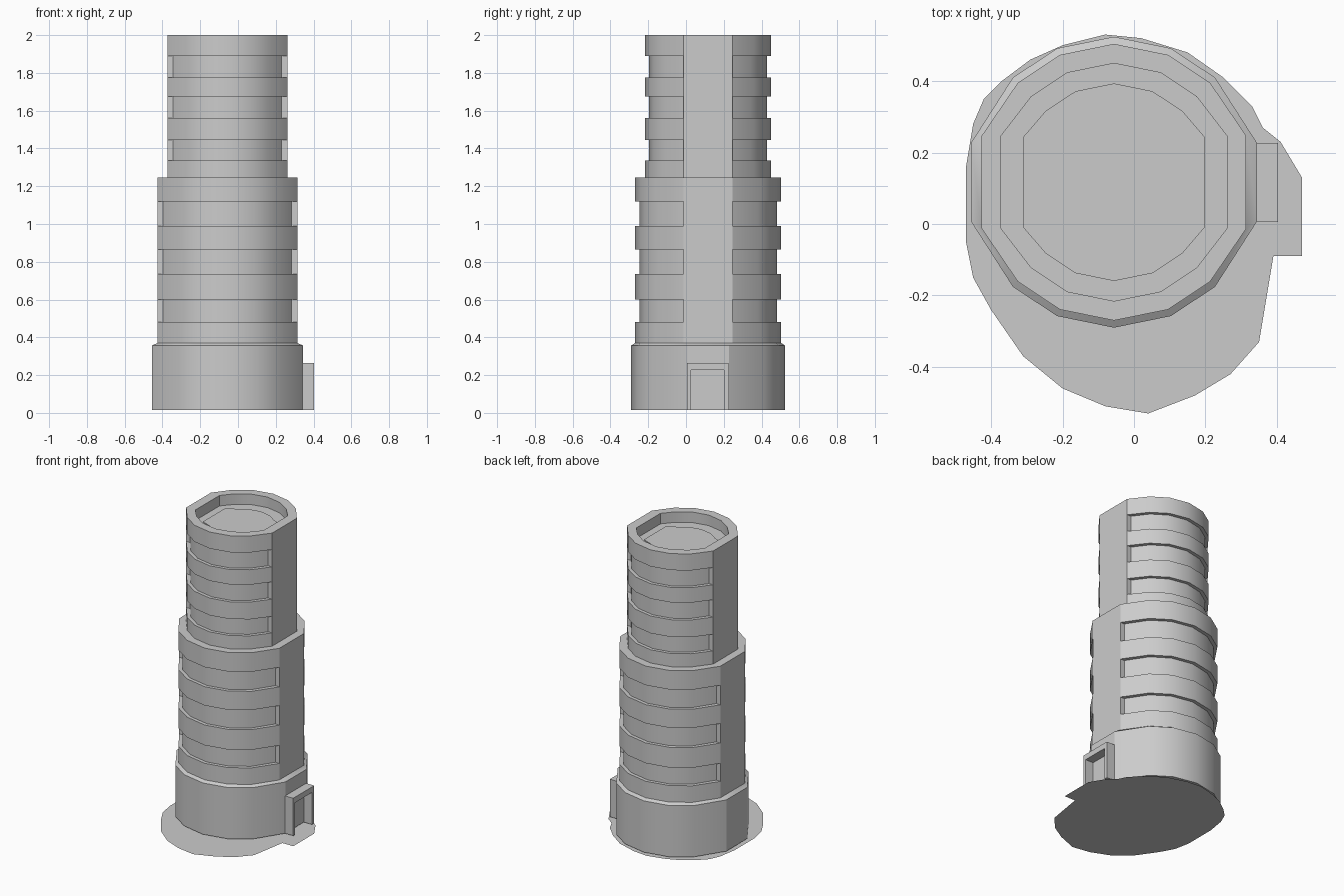
import bpy, bmesh, math
from mathutils import Vector

cube = bpy.data.objects.get("Cube")
if cube:
    bpy.data.objects.remove(cube, do_unlink=True)

CENTRE = Vector((-0.056, 0.117, 0))

stone = bpy.data.materials.new("grey_stone")
stone.use_nodes = True
stone.diffuse_color = (0.6, 0.6, 0.6, 1)
stone.node_tree.nodes["Principled BSDF"].inputs["Base Color"].default_value = stone.diffuse_color


def finish(name, bm, angle=30):
    """Turn a bmesh into a named, coloured object with sharp hard edges."""
    mesh = bpy.data.meshes.new(name)
    bm.to_mesh(mesh)
    bm.free()
    mesh.materials.append(stone)
    obj = bpy.data.objects.new(name, mesh)
    bpy.context.collection.objects.link(obj)
    bpy.ops.object.select_all(action="DESELECT")
    obj.select_set(True)
    bpy.context.view_layer.objects.active = obj
    bpy.ops.object.shade_smooth_by_angle(angle=math.radians(angle))
    return obj


def section(half_x, half_y, radius, notch_x=None):
    """Round outline with flat left and right sides; notch_x steps it in beside the flats."""
    arc = [(radius * math.cos(a), radius * math.sin(a)) for a in map(math.radians, (46, 67))]
    quarter = [(half_x, half_y), (notch_x or half_x, half_y)] + arc
    half = quarter + [(0, radius)] + [(-x, y) for x, y in reversed(quarter)]
    lower = [(x, -y) for x, y in reversed(half)]
    return half + lower


def loft(name, levels):
    """Skin a stack of (outline, height) pairs and cap both ends."""
    bm = bmesh.new()
    rings = [[bm.verts.new(CENTRE + Vector((x, y, z))) for x, y in outline]
             for outline, z in levels]
    for low, high in zip(rings, rings[1:]):
        for i in range(len(low)):
            j = (i + 1) % len(low)
            bm.faces.new((low[i], low[j], high[j], high[i]))
    bm.faces.new(reversed(rings[0]))
    bm.faces.new(rings[-1])
    bmesh.ops.remove_doubles(bm, verts=bm.verts, dist=0.0005)
    bmesh.ops.recalc_face_normals(bm, faces=bm.faces)
    return finish(name, bm)


def banded(band, groove, heights):
    """Alternate bands and grooves between consecutive heights."""
    levels = []
    for i, (low, high) in enumerate(zip(heights, heights[1:])):
        outline = groove if i % 2 else band
        levels += [(outline, low), (outline, high)]
    return levels


# Outlines of the three tiers and their grooves
foot = section(0.40, 0.11, 0.407)
lower_band = section(0.37, 0.13, 0.387)
lower_groove = section(0.37, 0.13, 0.364, 0.34)
upper_band = section(0.317, 0.13, 0.334)
upper_groove = section(0.317, 0.13, 0.312, 0.287)
well = section(0.252, 0.127, 0.275)

# Tower body with sunken roof
levels = [(foot, 0.015), (foot, 0.357), (lower_band, 0.37)]
levels += banded(lower_band, lower_groove, [0.37, 0.48, 0.6, 0.735, 0.865, 0.99, 1.12, 1.247])
levels += banded(upper_band, upper_groove, [1.247, 1.335, 1.445, 1.56, 1.675, 1.775, 1.89, 2])
levels += [(well, 2), (well, 1.93)]
loft("tower", levels)

# Roof floor plate
plate = section(0.2, 0.12, 0.2)
loft("roof_floor", [(plate, 1.925), (plate, 1.934)])

# Doorway frame on the left side, open outward
bm = bmesh.new()
arch = [(0.005, 0.015), (0.005, 0.265), (0.226, 0.265), (0.226, 0.015),
        (0.202, 0.015), (0.202, 0.228), (0.026, 0.228), (0.026, 0.015)]
face = bm.faces.new([bm.verts.new((0.335, y, z)) for y, z in arch])
out = bmesh.ops.extrude_face_region(bm, geom=[face])["geom"]
bmesh.ops.translate(bm, vec=(0.068, 0, 0),
                    verts=[v for v in out if isinstance(v, bmesh.types.BMVert)])
bmesh.ops.recalc_face_normals(bm, faces=bm.faces)
finish("door_frame", bm)

# Ground patch
bm = bmesh.new()
edge = [(-.08, .53), (.02, .52), (.15, .48), (.25, .41), (.33, .33), (.36, .27), (.41, .23),
        (.47, .13), (.47, -.09), (.39, -.09), (.35, -.33), (.27, -.42), (.17, -.48),
        (.04, -.53), (-.08, -.51), (-.2, -.46), (-.31, -.37), (-.4, -.24), (-.45, -.15),
        (-.47, -.05), (-.47, .16), (-.45, .28), (-.42, .35), (-.37, .4), (-.29, .46), (-.2, .5)]
bm.faces.new([bm.verts.new((x, y, 0)) for x, y in reversed(edge)])
bmesh.ops.recalc_face_normals(bm, faces=bm.faces)
for f in bm.faces:
    if f.normal.z < 0:
        f.normal_flip()
finish("ground_patch", bm)
